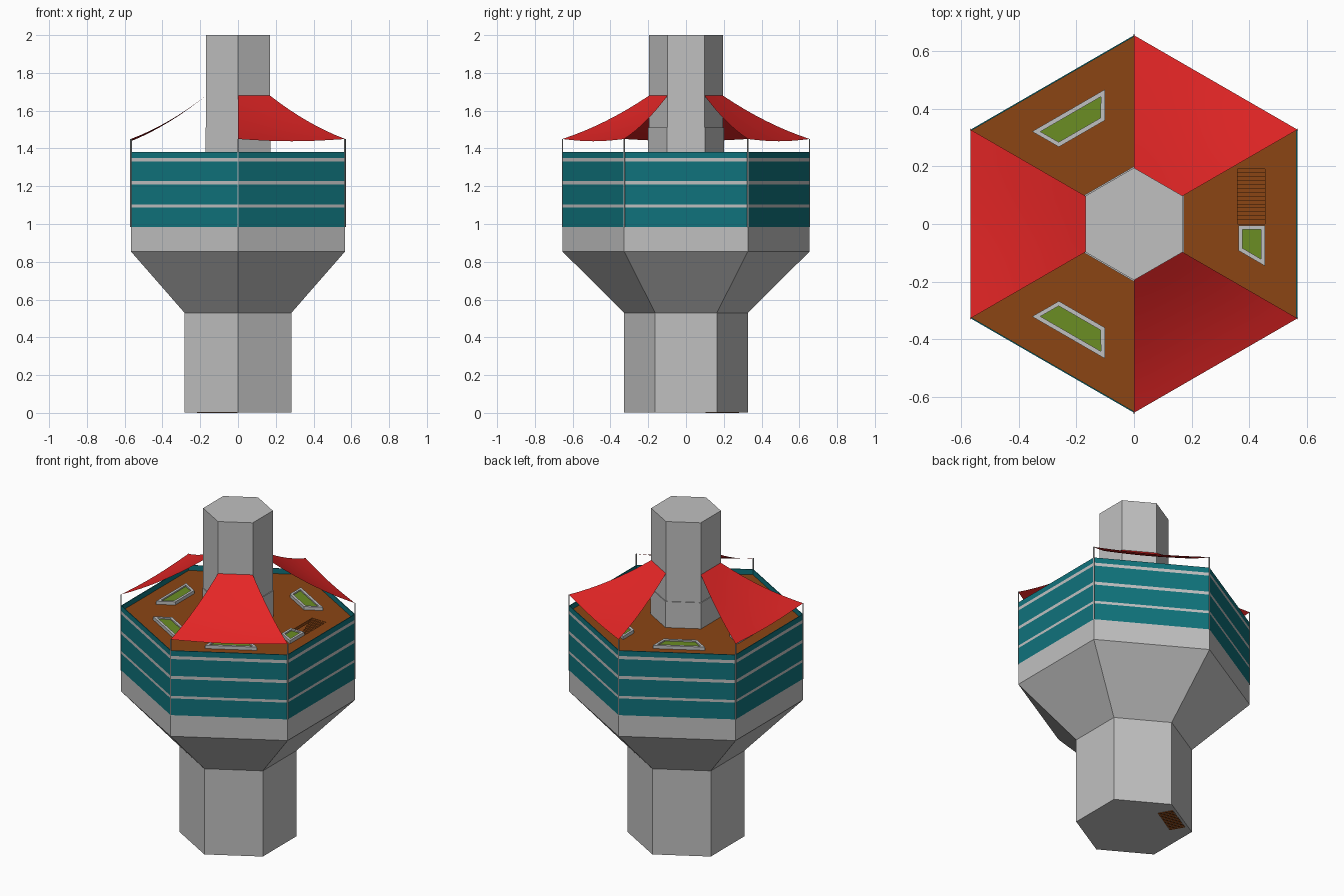
import bpy, bmesh, math
from mathutils import Vector, Matrix

if "Cube" in bpy.data.objects:
    bpy.data.objects.remove(bpy.data.objects["Cube"])

def material(name, rgb):
    m = bpy.data.materials.new(name)
    m.diffuse_color = (*rgb, 1)
    m.use_nodes = True
    m.node_tree.nodes["Principled BSDF"].inputs["Base Color"].default_value = m.diffuse_color
    return m

GREY = material("concrete grey", (0.527, 0.527, 0.527))
TEAL = material("teal glass", (0.005, 0.17, 0.2))
BROWN = material("wood brown", (0.258, 0.06, 0.007))
RED = material("canopy red", (0.78, 0.019, 0.019))
GREEN = material("plant green", (0.147, 0.27, 0.017))

def finish(name, bm, mats):
    me = bpy.data.meshes.new(name)
    bm.to_mesh(me)
    bm.free()
    for m in mats:
        me.materials.append(m)
    ob = bpy.data.objects.new(name, me)
    bpy.context.collection.objects.link(ob)
    return ob

def corner(r, i, z):
    a = math.radians(30 + 60 * i)
    return Vector((r * math.cos(a), r * math.sin(a), z))

def hexagon(name, profile, mats, rule=None, bottom=True, top=True):
    """Stack six-sided rings given as (radius, height)."""
    bm = bmesh.new()
    rings = [[bm.verts.new(corner(r, i, z)) for i in range(6)] for r, z in profile]
    for k in range(len(rings) - 1):
        a, b = rings[k], rings[k + 1]
        for i in range(6):
            j = (i + 1) % 6
            f = bm.faces.new((a[i], a[j], b[j], b[i]))
            if rule:
                f.material_index = rule(k)
    if bottom:
        bm.faces.new(rings[0][::-1])
    if top:
        bm.faces.new(rings[-1])
    return finish(name, bm, mats)

def add_box(bm, size, loc, rot=0):
    mat = Matrix.Rotation(rot, 4, 'Z') @ Matrix.Translation(loc) @ Matrix.Diagonal((*size, 1))
    bmesh.ops.create_cube(bm, size=1, matrix=mat)

# Main body: stem, funnel and glazed storeys with grey floor bands
R = 0.655
body = [(0.327, 0.003), (0.327, 0.53), (R, 0.855)]
body += [(R, z) for z in (0.985, 1.088, 1.104, 1.208, 1.227, 1.33, 1.349, 1.382)]
body += [(R - 0.005, 1.382), (R - 0.005, 1.335)]
hexagon("tower_body", body, [GREY, TEAL],
        lambda k: 1 if k in (3, 5, 7, 9, 10, 11) else 0, top=False)

# Lower floor seen through the stairwell, and the roof deck
hexagon("lower_floor", [(R - 0.004, 1.21), (R - 0.004, 1.225)], [BROWN])
deck = hexagon("roof_deck", [(R - 0.003, 1.332), (R - 0.003, 1.35)], [BROWN])

# Stairwell opening cut through the deck
bm = bmesh.new()
add_box(bm, (0.095, 0.205, 0.2), (0.4075, 0.1025, 1.34))
cutter = finish("stairwell_cutter", bm, [BROWN])
cutter.hide_render = True
cutter.hide_viewport = True
mod = deck.modifiers.new("stairwell", 'BOOLEAN')
mod.operation = 'DIFFERENCE'
mod.solver = 'EXACT'
mod.object = cutter

# Stairs going down from the deck
bm = bmesh.new()
n = 15
pitch = 0.205 / n
for i in range(n):
    add_box(bm, (0.095, pitch, 0.012), (0.4075, pitch * (i + 0.5), 1.342 - 0.0075 * (n - 1 - i)))
finish("deck_stairs", bm, [BROWN])

# Treads showing in the underside of the stem
bm = bmesh.new()
for i in range(12):
    add_box(bm, (0.09, 0.01, 0.006), (0.222, -0.094 + 0.017 * i, 0.003), math.radians(120))
finish("entrance_treads", bm, [BROWN])

# Central shaft with a slim collar at its foot
hexagon("central_shaft", [(0.195, 1.34), (0.195, 2.0)], [GREY], bottom=False)
hexagon("shaft_collar", [(0.2, 1.34), (0.2, 1.51), (0.195, 1.51)], [GREY], bottom=False, top=False)

# Planters: trapezoid frame with planting inside
def planter(name, outline, inner, angle):
    bm = bmesh.new()
    rot = Matrix.Rotation(angle, 3, 'Z')
    def ring(pts, z):
        return [bm.verts.new(rot @ Vector((x, y, z))) for x, y in pts]
    rings = [ring(outline, 1.345), ring(outline, 1.37), ring(inner, 1.37), ring(inner, 1.362)]
    for a, b in zip(rings, rings[1:]):
        for i in range(4):
            j = (i + 1) % 4
            bm.faces.new((a[i], a[j], b[j], b[i]))
    bm.faces.new(rings[-1]).material_index = 1
    finish(name, bm, [GREY, GREEN])

for k in range(1, 6):
    planter(f"planter_{k}",
            [(0.455, -0.146), (0.455, 0.146), (0.362, 0.092), (0.362, -0.092)],
            [(0.44, -0.121), (0.44, 0.121), (0.377, 0.084), (0.377, -0.084)],
            math.radians(60 * k))
planter("planter_by_stairs",
        [(0.455, -0.146), (0.455, -0.005), (0.362, -0.005), (0.362, -0.092)],
        [(0.44, -0.121), (0.44, -0.019), (0.377, -0.019), (0.377, -0.084)], 0)

# Sagging canopies on every other side
N = 8
for k in (0, 2, 4):
    bm = bmesh.new()
    grid = []
    for a in range(N + 1):
        u = a / N
        r = 0.195 + (R - 0.195) * u
        row = []
        for b in range(N + 1):
            v = b / N
            p = corner(r, k, 0).lerp(corner(r, k + 1, 0), v)
            p.z = 1.68 - 0.23 * u - 0.08 * u * (1 - u) - 0.012 * u * math.sin(math.pi * v)
            row.append(bm.verts.new(p))
        grid.append(row)
    for a in range(N):
        for b in range(N):
            f = bm.faces.new((grid[a][b], grid[a + 1][b], grid[a + 1][b + 1], grid[a][b + 1]))
            f.smooth = True
    finish(f"canopy_{k // 2 + 1}", bm, [RED])

# Slim corner posts that run up the glazing and hold the canopies
bm = bmesh.new()
for i in range(6):
    c = corner(R - 0.001, i, 1.2175)
    add_box(bm, (0.006, 0.006, 0.465), (c.length and Vector((math.hypot(c.x, c.y), 0, c.z))),
            math.radians(30 + 60 * i))
finish("corner_posts", bm, [GREY])
